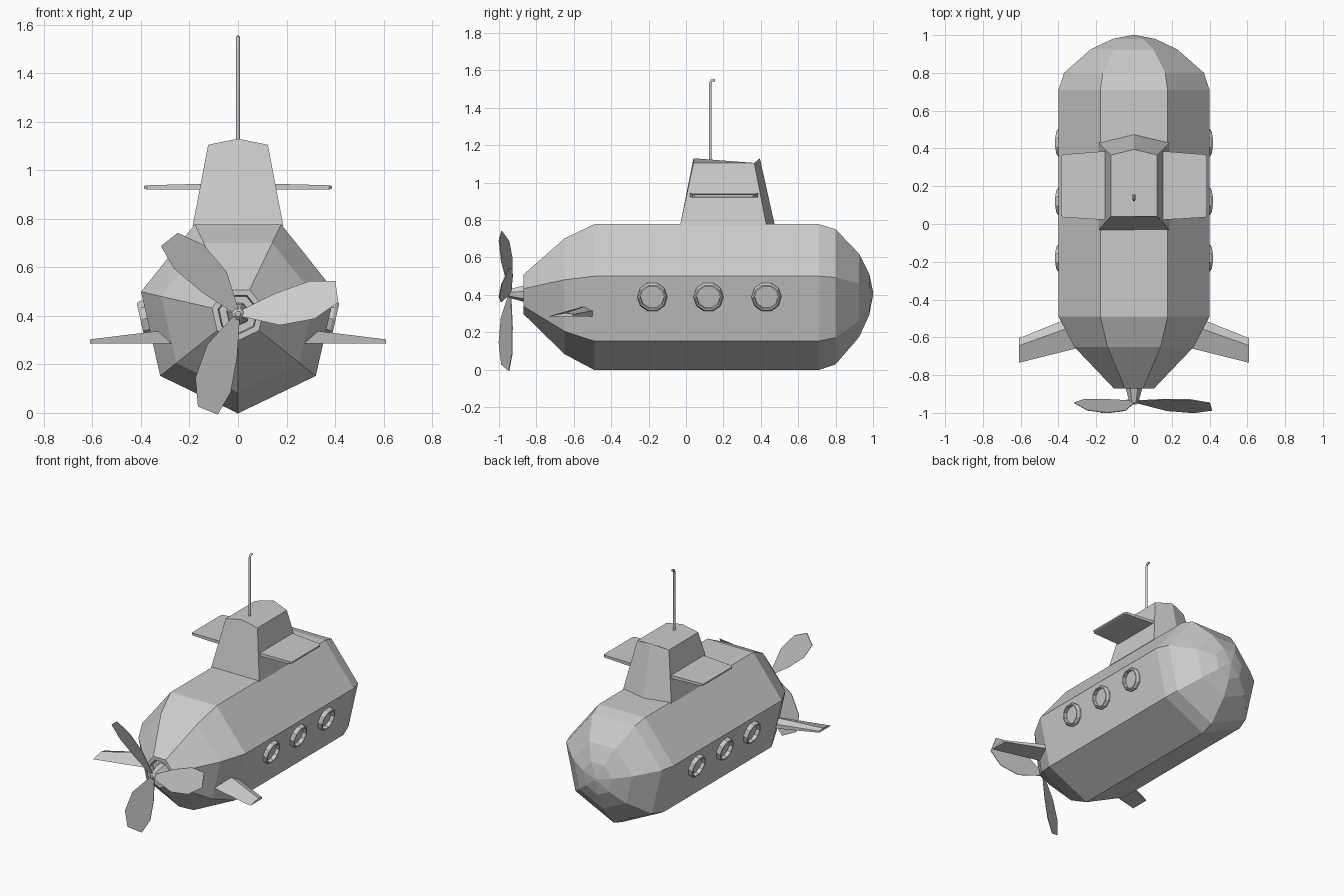
import bpy, bmesh, math
from mathutils import Vector

cube = bpy.data.objects.get("Cube")
if cube:
    bpy.data.objects.remove(cube, do_unlink=True)

grey = bpy.data.materials.new("plain grey")
grey.use_nodes = True
COLOUR = (0.6, 0.6, 0.6, 1)
grey.diffuse_color = COLOUR
grey.node_tree.nodes["Principled BSDF"].inputs["Base Color"].default_value = COLOUR

AXIS_Z = 0.408
RADIUS = 0.41


def finish(name, bm):
    bmesh.ops.recalc_face_normals(bm, faces=bm.faces)
    mesh = bpy.data.meshes.new(name)
    bm.to_mesh(mesh)
    bm.free()
    mesh.materials.append(grey)
    obj = bpy.data.objects.new(name, mesh)
    bpy.context.collection.objects.link(obj)
    return obj


def loft(name, rings):
    """Skin a list of equal-length point rings and cap both ends."""
    bm = bmesh.new()
    rows = [[bm.verts.new(p) for p in ring] for ring in rings]
    n = len(rows[0])
    for a, b in zip(rows, rows[1:]):
        for i in range(n):
            j = (i + 1) % n
            bm.faces.new((a[i], a[j], b[j], b[i]))
    bm.faces.new(rows[0])
    bm.faces.new(rows[-1])
    bmesh.ops.remove_doubles(bm, verts=bm.verts, dist=0.0005)
    return finish(name, bm)


def ring_y(y, r, sides=7):
    """Polygon around the hull axis with one corner at the bottom."""
    steps = [2 * math.pi * i / sides for i in range(sides)]
    return [(r * math.sin(t), y, AXIS_Z - r * math.cos(t)) for t in steps]


# Seven-sided hull with a recessed stern opening and rounded nose
hull_profile = [(-0.83, 0.08), (-0.87, 0.085), (-0.87, 0.11), (-0.65, 0.325),
                (-0.49, RADIUS), (0.71, RADIUS), (0.80, 0.38),
                (0.925, 0.235), (0.98, 0.115), (1.0, 0.01)]
loft("hull", [ring_y(y, r) for y, r in hull_profile])

# Tower with a pointed leading edge and a shallow ridged roof
def tower_ring(half, back, front, tip, z, ridge):
    return [(-half, back, z), (0, back, ridge), (half, back, z),
            (half, front, z), (0, tip, ridge), (-half, front, z)]


loft("conning_tower", [tower_ring(0.187, -0.032, 0.43, 0.475, 0.77, 0.77),
                       tower_ring(0.123, 0.04, 0.365, 0.395, 1.105, 1.13)])

# Periscope pole with a short bent head
curve = bpy.data.curves.new("periscope", "CURVE")
curve.dimensions = "3D"
curve.bevel_depth = 0.008
curve.bevel_resolution = 1
curve.use_fill_caps = True
path = [(0.13, 1.1), (0.13, 1.53), (0.136, 1.545), (0.155, 1.548)]
spline = curve.splines.new("POLY")
spline.points.add(len(path) - 1)
for point, (y, z) in zip(spline.points, path):
    point.co = (0, y, z, 1)
curve.materials.append(grey)
bpy.context.collection.objects.link(bpy.data.objects.new("periscope", curve))

# Paired parts: tower planes, stern planes, portholes
face_angle = math.pi * 3 / 7
for side, label in ((1, "left"), (-1, "right")):
    def plate(x, back, front, low, high):
        return [(side * x, back, low), (side * x, front, low),
                (side * x, front, high), (side * x, back, high)]

    loft(label + "_tower_plane", [plate(0.12, 0.02, 0.388, 0.922, 0.945),
                                  plate(0.375, 0.035, 0.368, 0.92, 0.938),
                                  plate(0.387, 0.045, 0.358, 0.924, 0.935)])

    def fin(x, back, front, height):
        low = 0.285
        return [(side * x, back, low), (side * x, front, low),
                (side * x, front, low + height * 0.6),
                (side * x, front * 0.7 + back * 0.3, low + height)]

    loft(label + "_stern_plane", [fin(0.25, -0.645, -0.46, 0.062),
                                  fin(0.61, -0.735, -0.605, 0.018)])

    # Rings lie on the sloping hull side
    normal = Vector((side * math.sin(face_angle), 0, -math.cos(face_angle)))
    up = Vector((side * math.cos(face_angle), 0, math.sin(face_angle)))
    along = Vector((0, 1, 0))
    flat = RADIUS * math.cos(math.pi / 7)
    rim = [(0.08, -0.01), (0.08, 0.015), (0.072, 0.028),
           (0.064, 0.028), (0.062, 0.003)]
    for number, y in enumerate((-0.18, 0.12, 0.43), 1):
        centre = Vector((0, y, AXIS_Z)) + normal * flat + up * 0.066
        rings = []
        for r, h in rim:
            turns = [math.tau * (i + 0.5) / 10 for i in range(10)]
            rings.append([centre + normal * h + up * (r * math.cos(t))
                          + along * (r * math.sin(t)) for t in turns])
        loft(f"{label}_porthole_{number}", rings)

# Tapered propeller shaft
loft("propeller_shaft", [ring_y(-0.82, 0.05), ring_y(-0.87, 0.045),
                         ring_y(-0.945, 0.024), ring_y(-0.955, 0.012)])

# Three pitched propeller blades: leading and trailing edge at each radius
blade = [(0.01, 0.012, -0.012), (0.165, 0.063, -0.07),
         (0.31, 0.093, -0.064), (0.416, 0.078, -0.01)]
for number in range(3):
    turn = math.radians(8 + 120 * number)
    c, s = math.cos(turn), math.sin(turn)

    def place(u, v, lift):
        return (u * c - v * s, lift - 0.94 - 0.1 * u + 0.45 * v,
                AXIS_Z + u * s + v * c)

    loft(f"propeller_blade_{number + 1}",
         [[place(u, a, 0.002), place(u, b, 0.002),
           place(u, b, -0.002), place(u, a, -0.002)] for u, a, b in blade])
